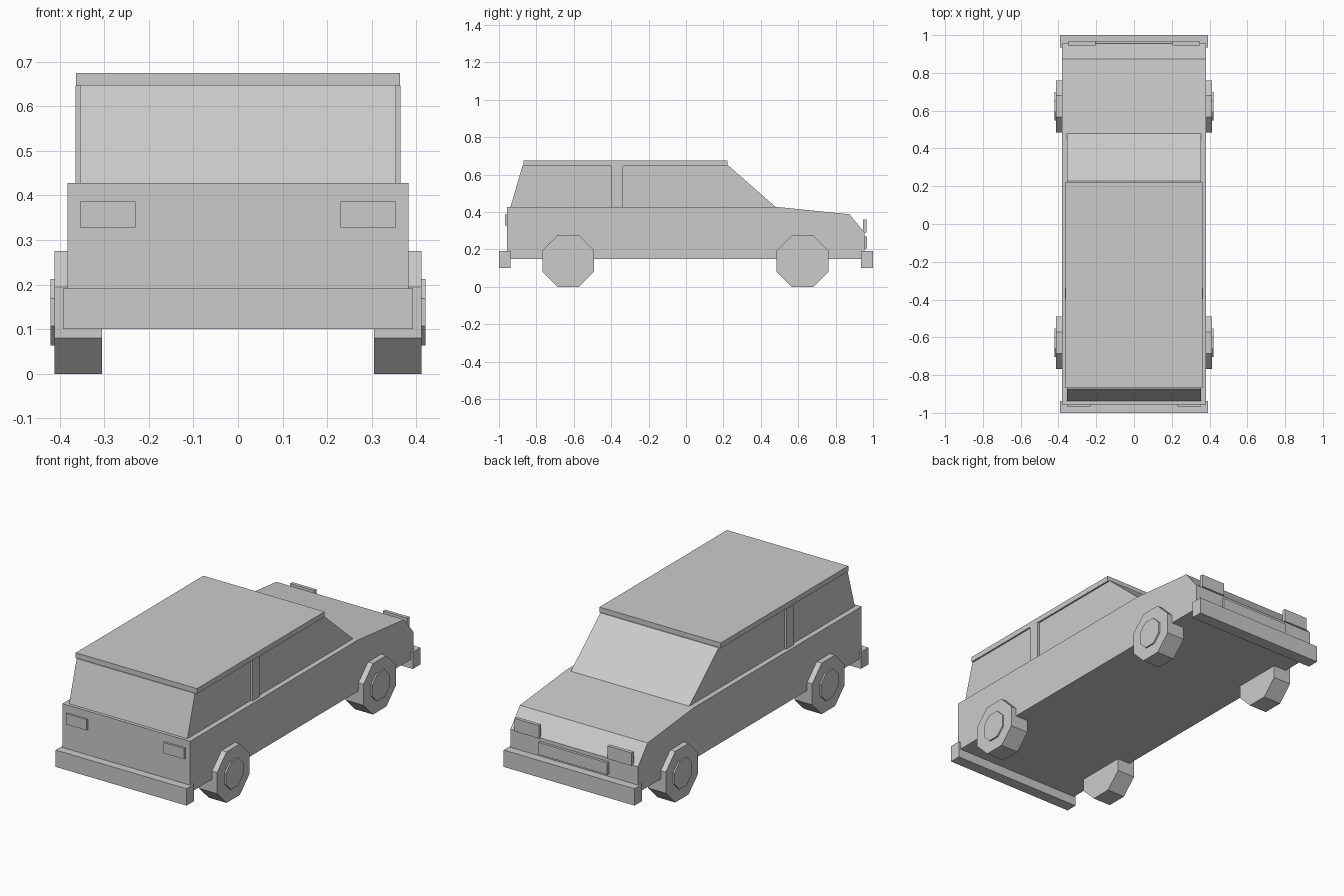
import bpy, bmesh, math
from mathutils import Matrix

default = bpy.data.objects.get("Cube")
if default:
    bpy.data.objects.remove(default)

grey = bpy.data.materials.new("plain grey")
grey.use_nodes = True
colour = (0.6, 0.6, 0.6, 1)
grey.diffuse_color = colour
grey.node_tree.nodes["Principled BSDF"].inputs["Base Color"].default_value = colour


def finish(name, bm):
    bmesh.ops.recalc_face_normals(bm, faces=bm.faces)
    mesh = bpy.data.meshes.new(name)
    bm.to_mesh(mesh)
    bm.free()
    mesh.materials.append(grey)
    obj = bpy.data.objects.new(name, mesh)
    bpy.context.collection.objects.link(obj)
    return obj


def extrude_side(name, half_width, profile):
    """Side outline of (y, z) points, extruded across the car."""
    bm = bmesh.new()
    face = bm.faces.new([bm.verts.new((-half_width, y, z)) for y, z in profile])
    ext = bmesh.ops.extrude_face_region(bm, geom=[face])
    verts = [v for v in ext["geom"] if isinstance(v, bmesh.types.BMVert)]
    bmesh.ops.translate(bm, verts=verts, vec=(2 * half_width, 0, 0))
    return finish(name, bm)


def box(name, x, y, z):
    """Box from (low, high) ranges on each axis."""
    bm = bmesh.new()
    bmesh.ops.create_cube(bm, size=1)
    for v in bm.verts:
        for i, (low, high) in enumerate((x, y, z)):
            v.co[i] = low if v.co[i] < 0 else high
    return finish(name, bm)


def octagon(name, x, y, z, apothem):
    """Eight-sided disc with a flat bottom and its axle along x."""
    bm = bmesh.new()
    radius = apothem / math.cos(math.pi / 8)
    turn = Matrix.Rotation(math.pi / 2, 4, "Y") @ Matrix.Rotation(math.pi / 8, 4, "Z")
    place = Matrix.Translation((sum(x) / 2, y, z))
    bmesh.ops.create_cone(bm, cap_ends=True, segments=8, radius1=radius, radius2=radius,
                          depth=abs(x[1] - x[0]), matrix=place @ turn)
    return finish(name, bm)


# Lower body with sloping bonnet and nose
extrude_side("body", 0.382, [(-0.956, 0.15), (-0.956, 0.428), (0.478, 0.428),
                             (0.874, 0.388), (0.955, 0.29), (0.955, 0.15)])

# Glazed cabin and roof panel
extrude_side("cabin", 0.354, [(-0.938, 0.428), (-0.874, 0.648),
                              (0.227, 0.648), (0.478, 0.428)])
box("roof", (-0.363, 0.363), (-0.869, 0.222), (0.646, 0.675))

# Bumpers and grille
box("tail_bumper", (-0.392, 0.392), (-1.0, -0.937), (0.10, 0.191))
box("nose_bumper", (-0.392, 0.392), (0.935, 1.0), (0.10, 0.191))
box("grille", (-0.207, 0.207), (0.945, 0.969), (0.205, 0.27))

# Paired parts on both sides
for side, s in (("left", 1), ("right", -1)):
    def span(inner, outer):
        return tuple(sorted((s * inner, s * outer)))

    box(side + "_door_pillar", span(0.34, 0.365), (-0.398, -0.337), (0.425, 0.647))
    box(side + "_tail_light", span(0.23, 0.354), (-0.967, -0.95), (0.328, 0.386))
    box(side + "_headlight", span(0.205, 0.35), (0.946, 0.965), (0.29, 0.36))
    for end, y in (("tail", -0.629), ("nose", 0.623)):
        octagon(f"{end}_{side}_wheel", span(0.305, 0.412), y, 0.138, 0.138)
        octagon(f"{end}_{side}_hubcap", span(0.40, 0.42), y, 0.138, 0.075)
